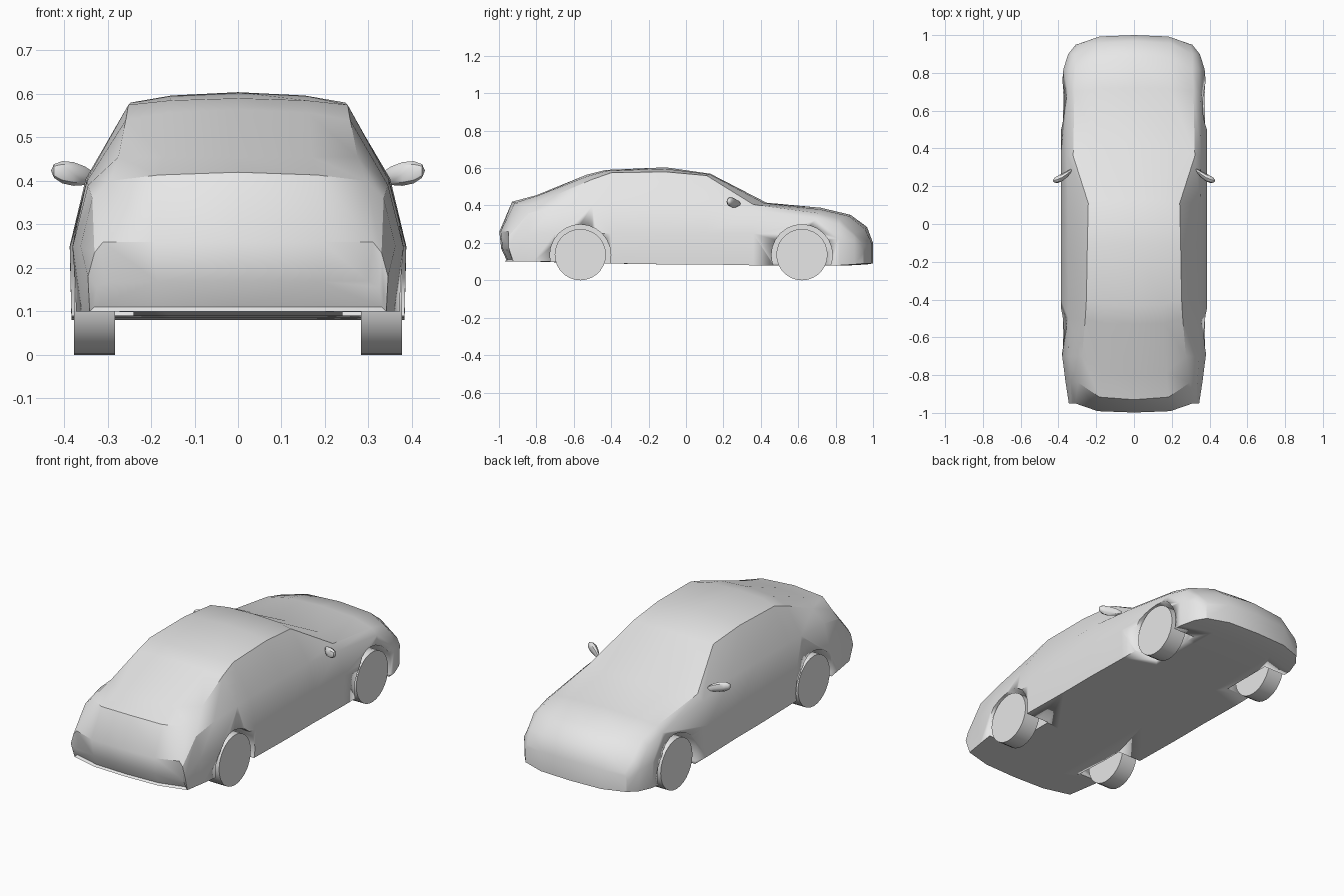
import bpy, bmesh, math
from mathutils import Matrix

if "Cube" in bpy.data.objects:
    bpy.data.objects.remove(bpy.data.objects["Cube"])

grey = bpy.data.materials.new("light grey")
grey.diffuse_color = (0.8, 0.8, 0.8, 1)
grey.use_nodes = True
grey.node_tree.nodes["Principled BSDF"].inputs["Base Color"].default_value = grey.diffuse_color


def make(name, bm, angle=32):
    bmesh.ops.recalc_face_normals(bm, faces=bm.faces[:])
    me = bpy.data.meshes.new(name)
    bm.to_mesh(me)
    bm.free()
    ob = bpy.data.objects.new(name, me)
    bpy.context.collection.objects.link(ob)
    me.materials.append(grey)
    bpy.ops.object.select_all(action='DESELECT')
    ob.select_set(True)
    bpy.context.view_layer.objects.active = ob
    bpy.ops.object.shade_smooth_by_angle(angle=math.radians(angle))
    return ob


def drum(name, r, x0, x1, y, z, sides):
    bm = bmesh.new()
    m = Matrix.Translation(((x0 + x1) / 2, y, z)) @ Matrix.Rotation(math.pi / 2, 4, 'Y')
    bmesh.ops.create_cone(bm, cap_ends=True, segments=sides, radius1=r, radius2=r,
                          depth=abs(x1 - x0), matrix=m)
    return make(name, bm)


# Body stations, rear to front: centre y z | crease y z x | shoulder x z | widest x z | bottom z
STATIONS = [
    (-.988, .17, -.94, .17, .30, .325, .155, .335, .135, .11),
    (-.998, .26, -.95, .26, .31, .33, .235, .345, .18, .10),
    (-.93, .42, -.84, .40, .295, .335, .36, .362, .25, .10),
    (-.80, .455, -.70, .455, .275, .345, .39, .38, .25, .10),
    (-.53, .565, -.50, .54, .258, .347, .40, .385, .25, .09),
    (-.43, .59, -.40, .575, .252, .347, .405, .387, .25, .09),
    (-.11, .604, -.11, .58, .247, .35, .405, .387, .25, .085),
    (.13, .57, .11, .56, .242, .35, .405, .387, .25, .085),
    (.43, .415, .36, .405, .322, .355, .375, .387, .25, .08),
    (.72, .388, .70, .36, .315, .35, .33, .384, .24, .08),
    (.88, .35, .82, .328, .31, .345, .30, .374, .22, .08),
    (.968, .285, .90, .25, .31, .33, .235, .348, .2, .085),
    (1.0, .2, .95, .19, .295, .302, .175, .308, .15, .09),
]


def ring(s):
    yc, zc, ye, ze, xe, xs, zs, xw, zw, zb = s
    ym = yc + (ye - yc) * .15
    k = .972 if yc < -.9 else 1      # rear bumper tucks under
    half = [(0, yc * k, zb), (.62 * xe, ym * k, zb), (xw - .004, ye * k, zb), (xw, ye, zw),
            (xs, ye, zs), (xe, ye, ze), (.62 * xe, ym, zc + (ze - zc) * .32), (0, yc, zc)]
    return half + [(-x, y, z) for x, y, z in half[-2:0:-1]]


bm = bmesh.new()
rings = [[bm.verts.new(p) for p in ring(s)] for s in STATIONS]
n = len(rings[0])
for a, b in zip(rings, rings[1:]):
    for i in range(n):
        j = (i + 1) % n
        bm.faces.new((a[i], a[j], b[j], b[i]))
# bumper faces close both ends
for r in (rings[0], rings[-1]):
    for idx in ((0, 1, 6, 7), (1, 2, 3, 4, 5, 6), (0, 13, 8, 7), (13, 12, 11, 10, 9, 8)):
        bm.faces.new([r[i] for i in idx])
body = make("body", bm)

# Wheel arches and wheels
for y, end in ((-.565, "rear"), (.62, "front")):
    for s, side in ((1, "right"), (-1, "left")):
        cut = drum(f"{end}_{side}_arch_cutter", .163, s * .24, s * .5, y, .135, 24)
        mod = body.modifiers.new("arch", 'BOOLEAN')
        mod.operation, mod.solver, mod.object = 'DIFFERENCE', 'EXACT', cut
        bpy.context.view_layer.objects.active = body
        bpy.ops.object.modifier_apply(modifier=mod.name)
        bpy.data.objects.remove(cut)
        drum(f"{end}_{side}_wheel", .137, s * .283, s * .377, y, .137, 28)

# Door mirrors: flattened pods narrowing towards the stalk
for s, side in ((1, "right"), (-1, "left")):
    bm = bmesh.new()
    bmesh.ops.create_uvsphere(bm, u_segments=8, v_segments=6, radius=1,
                              matrix=Matrix.Rotation(math.pi / 2, 4, 'Y'))
    for v in bm.verts:
        t = (1 - v.co.x) / 2                     # 1 at the stalk
        x, y, z = v.co.x, v.co.y * (1 - .3 * t), v.co.z * (1 - .3 * t)
        v.co = (s * (.378 + .052 * x), .248 - .03 * x + .024 * y + .012 * x * x,
                .424 + .032 * z - .016 * t)
    make(f"{side}_mirror", bm, 40)
